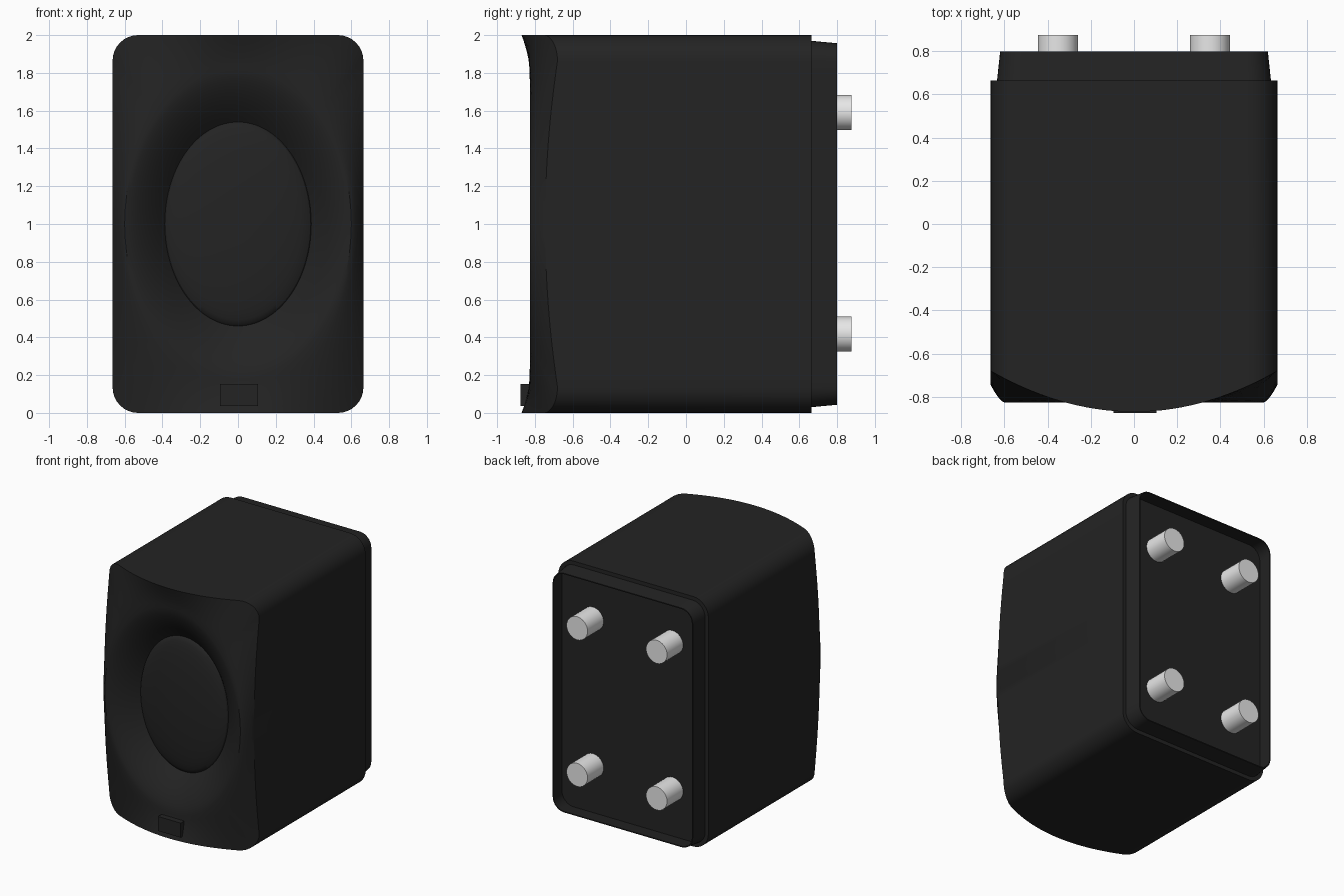
import bpy, bmesh
from math import sin, cos, pi, atan2, radians

cube = bpy.data.objects.get("Cube")
if cube:
    bpy.data.objects.remove(cube, do_unlink=True)


def material(name, rgb, rough):
    m = bpy.data.materials.new(name)
    m.use_nodes = True
    m.diffuse_color = (*rgb, 1)
    b = next(n for n in m.node_tree.nodes if n.type == 'BSDF_PRINCIPLED')
    b.inputs["Base Color"].default_value = (*rgb, 1)
    b.inputs["Roughness"].default_value = rough
    return m


BLACK = material("matte black", (0.017, 0.017, 0.017), 0.6)
METAL = material("light grey", (0.8, 0.8, 0.8), 0.5)


def finish(name, bm, mat, smooth=True):
    bmesh.ops.recalc_face_normals(bm, faces=bm.faces)
    me = bpy.data.meshes.new(name)
    bm.to_mesh(me)
    bm.free()
    me.materials.append(mat)
    ob = bpy.data.objects.new(name, me)
    bpy.context.collection.objects.link(ob)
    if smooth:
        bpy.ops.object.select_all(action='DESELECT')
        ob.select_set(True)
        bpy.context.view_layer.objects.active = ob
        bpy.ops.object.shade_smooth_by_angle(angle=radians(30))
    return ob


def loft(name, rings, mat, cap_start=False, cap_end=False):
    """Bridge equally long point rings into one surface."""
    bm = bmesh.new()
    loops = [[bm.verts.new(p) for p in ring] for ring in rings]
    n = len(loops[0])
    for a, b in zip(loops, loops[1:]):
        for i in range(n):
            j = (i + 1) % n
            bm.faces.new((a[i], a[j], b[j], b[i]))
    if cap_start:
        bm.faces.new(loops[0])
    if cap_end:
        bm.faces.new(loops[-1])
    return finish(name, bm, mat)


def rounded_rect(hw, hh, r, side=24, arc=8):
    """Rounded rectangle outline (x, z) about the origin, straights subdivided."""
    pts = []
    corners = [(hw - r, hh - r), (r - hw, hh - r), (r - hw, r - hh), (hw - r, r - hh)]
    for q, (cx, cz) in enumerate(corners):
        for i in range(arc + 1):
            a = pi / 2 * (q + i / arc)
            pts.append((cx + r * cos(a), cz + r * sin(a)))
        x0, z0 = pts[-1]
        a = pi / 2 * (q + 1)
        nx, nz = corners[(q + 1) % 4]
        x1, z1 = nx + r * cos(a), nz + r * sin(a)
        for i in range(1, side):
            t = i / side
            pts.append((x0 + (x1 - x0) * t, z0 + (z1 - z0) * t))
    return pts


def at(points, y):
    return [(x, y, z + 1) for x, z in points]


W, BACK = 0.664, 0.665
RIM_W, RIM_H, RIM_Y = 0.6, 0.82, -0.827
CONE_W, CONE_H, CONE_Y = 0.388, 0.54, -0.675

# Cabinet: bowed front edge blending into a flat oval rim, then a flared recess
outline = rounded_rect(W, 1, 0.135)
angles = [atan2(z / RIM_H, x / RIM_W) for x, z in outline]


def oval(w, h, y):
    return [(w * cos(a), y, 1 + h * sin(a)) for a in angles]


def front_edge(x, z):
    bulge = max(0, 1 - (z / 0.86) ** 2) * (abs(x) / W) ** 8
    return -0.87 + 0.43 * x * x - 0.065 * bulge


edge = [(x, front_edge(x, z), z + 1) for x, z in outline]
rim = oval(RIM_W, RIM_H, RIM_Y)
rings = [at(outline, BACK)]
STEPS = 6
for k in range(STEPS + 1):
    t = k / STEPS
    ease = 1 - (1 - t) ** 1.5
    rings.append([(p[0] + (q[0] - p[0]) * t, p[1] + (q[1] - p[1]) * ease,
                   p[2] + (q[2] - p[2]) * t) for p, q in zip(edge, rim)])
FLARE = 10
for k in range(1, FLARE + 1):
    t = k / FLARE
    rings.append(oval(RIM_W + (CONE_W - RIM_W) * t, RIM_H + (CONE_H - RIM_H) * t,
                      RIM_Y + (CONE_Y - RIM_Y) * t ** 1.6))
loft("cabinet", rings, BLACK, cap_start=True)

# Shallow domed driver at the bottom of the recess
dome = []
for k in range(9):
    a = pi / 2 * k / 9
    dome.append(oval(CONE_W * cos(a), CONE_H * cos(a), CONE_Y - 0.06 * sin(a)))
loft("driver_dome", dome, BLACK, cap_end=True)

# Thin tapered rim around the recessed back panel
WALL = 0.008
outer_base = rounded_rect(0.635, 0.97, 0.11)
outer_tip = rounded_rect(0.62, 0.957, 0.1)
inner_tip = rounded_rect(0.62 - WALL, 0.957 - WALL, 0.1 - WALL)
inner_base = rounded_rect(0.635 - WALL, 0.97 - WALL, 0.11 - WALL)
loft("back_rim", [at(outer_base, BACK - 0.005), at(outer_tip, 0.8),
                  at(inner_tip, 0.8), at(inner_base, BACK + 0.008)],
     BLACK, cap_end=True)

# Four round pegs on the back
for side, x in (("left", 0.352), ("right", -0.352)):
    for level, z in (("upper", 1.59), ("lower", 0.417)):
        circle = [(x + 0.093 * cos(2 * pi * i / 32), z - 1 + 0.093 * sin(2 * pi * i / 32))
                  for i in range(32)]
        loft(f"{level}_{side}_peg", [at(circle, BACK), at(circle, 0.875)],
             METAL, cap_start=True, cap_end=True)

# Small plain plate under the recess
bm = bmesh.new()
bmesh.ops.create_cube(bm, size=1)
for v in bm.verts:
    v.co = (0.005 + v.co.x * 0.2, -0.842 + v.co.y * 0.066, 0.095 + v.co.z * 0.116)
finish("front_plate", bm, BLACK, smooth=False)
